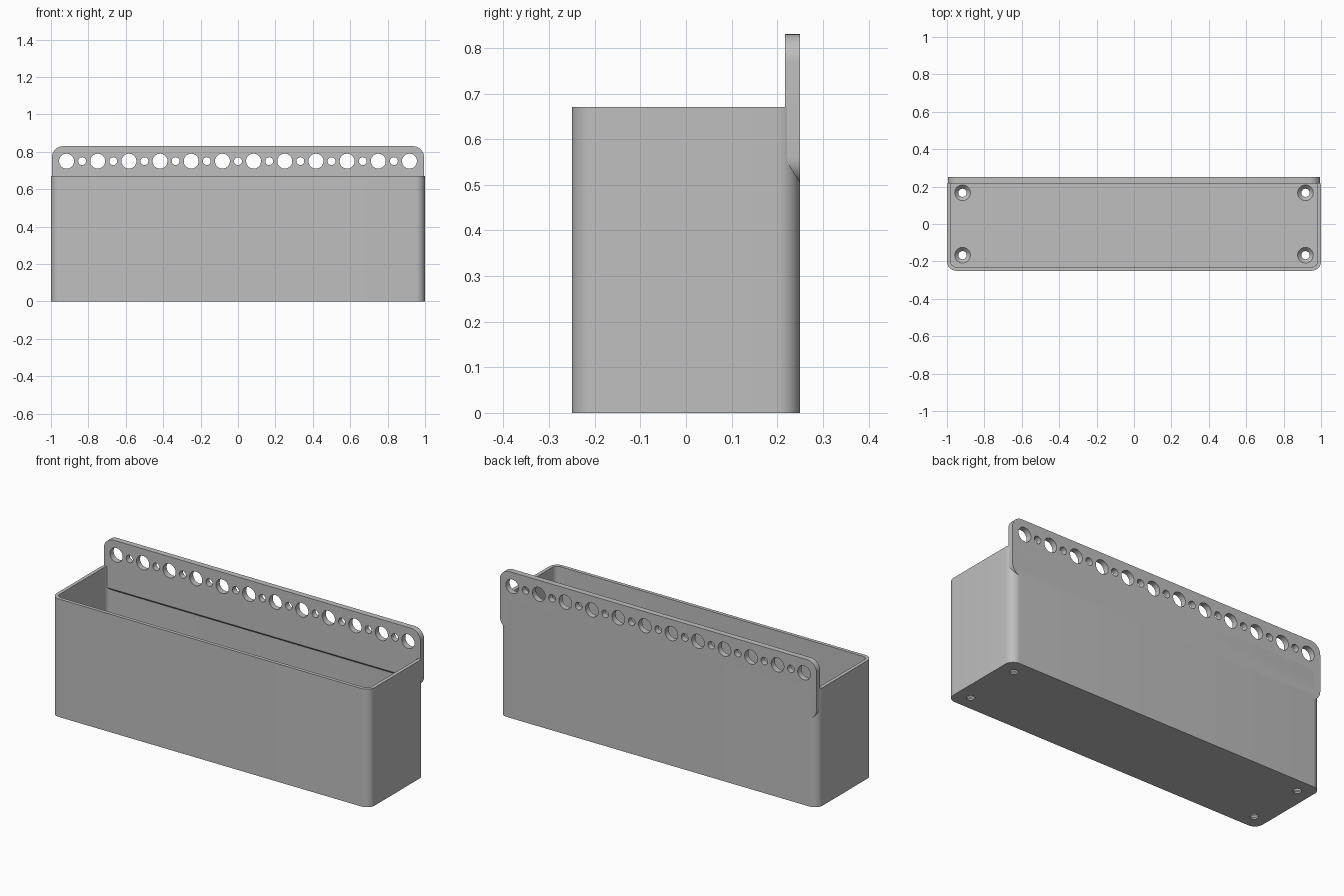
import bpy, bmesh, math
from mathutils import Matrix, Vector

cube = bpy.data.objects.get("Cube")
if cube:
    bpy.data.objects.remove(cube, do_unlink=True)

grey = bpy.data.materials.new("plain grey")
grey.use_nodes = True
grey.diffuse_color = (0.52, 0.52, 0.52, 1)
grey.node_tree.nodes["Principled BSDF"].inputs["Base Color"].default_value = grey.diffuse_color

# Axis mappings: outline (u, v) extruded along w
UP = lambda u, v, w: Vector((u, v, w))
BACK = lambda u, v, w: Vector((u, w, v))
SIDE = lambda u, v, w: Vector((w, u, v))


def rounded_rect(u0, u1, v0, v1, r, steps=10):
    centres = ((u1 - r, v1 - r), (u0 + r, v1 - r), (u0 + r, v0 + r), (u1 - r, v0 + r))
    points = []
    for quarter, (cu, cv) in enumerate(centres):
        for i in range(steps + 1):
            a = (quarter + i / steps) * math.pi / 2
            points.append((cu + r * math.cos(a), cv + r * math.sin(a)))
    return points


def circle(cu, cv, r, n=32):
    return [(cu + r * math.cos(math.tau * i / n), cv + r * math.sin(math.tau * i / n))
            for i in range(n)]


def loft(bm, layers, axis):
    """Closed solid through (outline, height) layers."""
    rings = [[bm.verts.new(axis(u, v, w)) for u, v in outline] for outline, w in layers]
    for low, high in zip(rings, rings[1:]):
        for i in range(len(low)):
            j = (i + 1) % len(low)
            bm.faces.new((low[i], low[j], high[j], high[i]))
    bm.faces.new(rings[0][::-1])
    bm.faces.new(rings[-1])


def make(name, solids, axis):
    bm = bmesh.new()
    for layers in solids:
        loft(bm, layers, axis)
    bmesh.ops.recalc_face_normals(bm, faces=bm.faces)
    mesh = bpy.data.meshes.new(name)
    bm.to_mesh(mesh)
    bm.free()
    mesh.materials.append(grey)
    obj = bpy.data.objects.new(name, mesh)
    bpy.context.collection.objects.link(obj)
    return obj


def select(obj):
    bpy.ops.object.select_all(action="DESELECT")
    obj.select_set(True)
    bpy.context.view_layer.objects.active = obj


def cut(target, cutter):
    cutter.hide_render = True
    mod = target.modifiers.new("cut", "BOOLEAN")
    mod.operation = "DIFFERENCE"
    mod.solver = "EXACT"
    mod.object = cutter
    select(target)
    bpy.ops.object.modifier_apply(modifier=mod.name)
    bpy.data.objects.remove(cutter, do_unlink=True)


HEIGHT, WALL, FLOOR, PITCH = 0.67, 0.02, 0.03, 1 / 12

# Open bin with rounded vertical corners
outer = rounded_rect(-1, 1, -0.25, 0.25, 0.05)
inner = rounded_rect(-1 + WALL, 1 - WALL, -0.25 + WALL, 0.25 - WALL, 0.03)
bin_body = make("bin_body", [[(outer, 0), (outer, HEIGHT)]], UP)
cut(bin_body, make("cavity", [[(inner, FLOOR), (inner, HEIGHT + 0.1)]], UP))

# Countersunk screw holes in the floor
screws = []
for sx in (-1, 1):
    for sy in (-1, 1):
        x, y = sx * 11 * PITCH, sy * 2 * PITCH
        narrow, wide = circle(x, y, 0.022), circle(x, y, 0.042)
        screws.append([(narrow, -0.02), (narrow, 0.008), (wide, FLOOR), (wide, 0.06)])
cut(bin_body, make("screw_holes", screws, UP))

# Hanging plate along the back, with alternating large and small holes
plate = rounded_rect(-0.995, 0.995, 0.5, 0.83, 0.06)
hanging_plate = make("hanging_plate", [[(plate, 0.217), (plate, 0.25)]], BACK)
holes = []
for i in range(-11, 12):
    hole = circle(i * PITCH, 0.75, 0.04 if i % 2 else 0.021)
    holes.append([(hole, 0.15), (hole, 0.3)])
cut(hanging_plate, make("plate_holes", holes, BACK))

# Sloped underside of the plate inside the bin
wedge = [(0.2, 0.45), (0.231, 0.45), (0.231, 0.536), (0.2, 0.567)]
cut(hanging_plate, make("lip_slope", [[(wedge, -0.985), (wedge, 0.985)]], SIDE))

for part in (bin_body, hanging_plate):
    select(part)
    bpy.ops.object.shade_smooth_by_angle(angle=math.radians(30))
